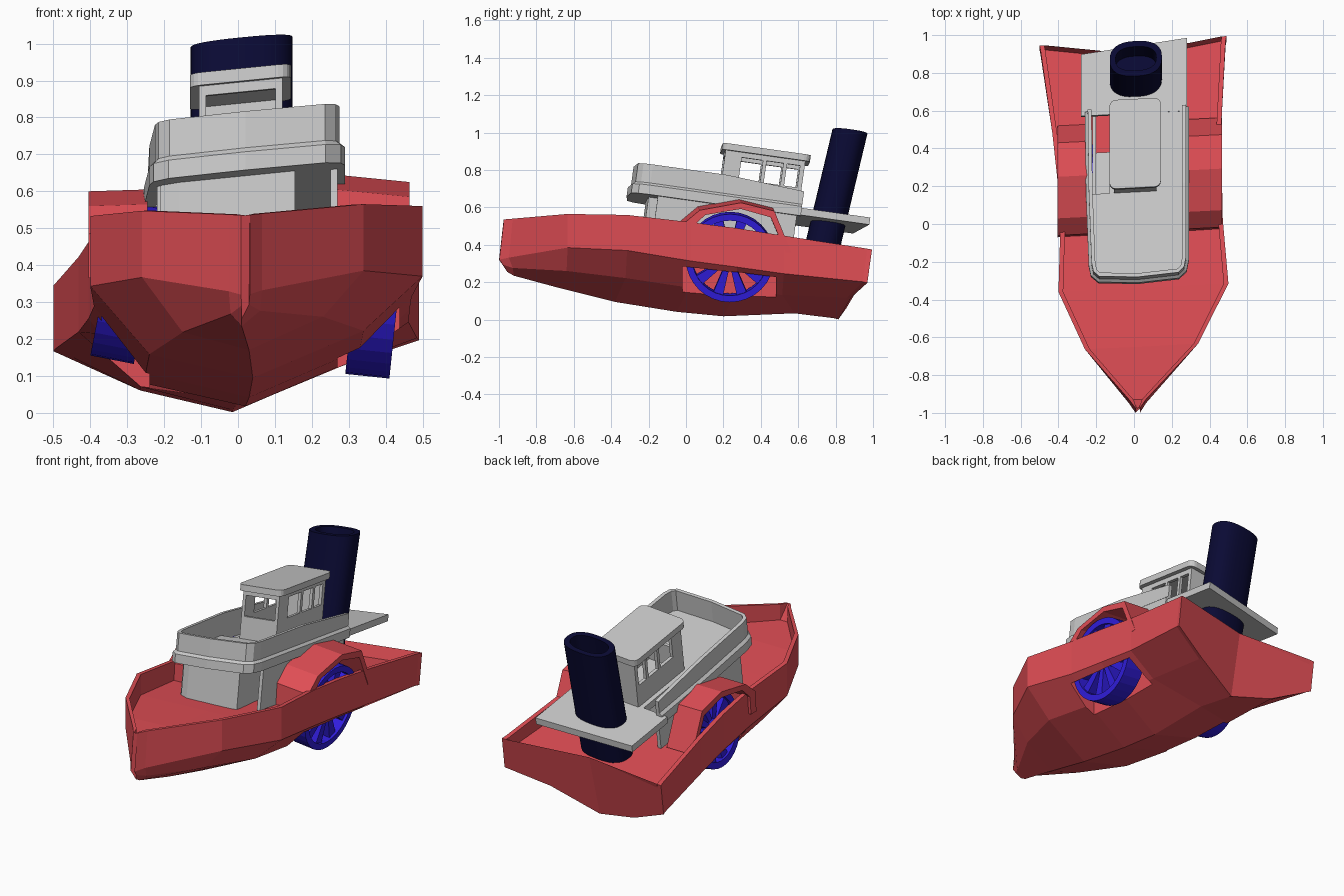
import bpy, bmesh, math
from mathutils import Matrix, Vector

if "Cube" in bpy.data.objects:
    bpy.data.objects.remove(bpy.data.objects["Cube"])

def material(name, rgb):
    m = bpy.data.materials.new(name)
    m.diffuse_color = (*rgb, 1)
    m.use_nodes = True
    m.node_tree.nodes["Principled BSDF"].inputs["Base Color"].default_value = m.diffuse_color
    return m

RED = material("red_paint", (0.74, 0.075, 0.09))
BLUE = material("blue_paint", (0.03, 0.012, 0.72))
NAVY = material("navy_paint", (0.003, 0.003, 0.035))

# the superstructure is pitched 8 degrees and sheared sideways with the boat
S, C = math.sin(math.radians(8)), math.cos(math.radians(8))
TILT = Matrix(((1, 0, 0, 0), (0.05, C, S, 0), (0.1, -S, C, 0), (0, 0, 0, 1)))

def finish(name, bm, mat=None, matrix=None):
    if matrix:
        bm.transform(matrix)
    bmesh.ops.recalc_face_normals(bm, faces=bm.faces[:])
    me = bpy.data.meshes.new(name)
    bm.to_mesh(me)
    bm.free()
    ob = bpy.data.objects.new(name, me)
    bpy.context.collection.objects.link(ob)
    if mat:
        me.materials.append(mat)
    return ob

def loft(bm, rings, closed=False):
    """Bridge rings of points; closed joins last ring to first."""
    vs = [[bm.verts.new(p) for p in r] for r in rings]
    n = len(vs[0])
    pairs = list(zip(vs, vs[1:])) + ([(vs[-1], vs[0])] if closed else [])
    for a, b in pairs:
        for i in range(n):
            j = (i + 1) % n
            bm.faces.new((a[i], a[j], b[j], b[i]))
    return vs

def prism(bm, outline, z0, z1):
    vs = loft(bm, [[(x, y, z) for x, y in outline] for z in (z0, z1)])
    bm.faces.new(vs[0])
    bm.faces.new(vs[1])

def box(bm, x0, x1, y0, y1, z0, z1):
    prism(bm, [(x0, y0), (x1, y0), (x1, y1), (x0, y1)], z0, z1)

def round_rect(x0, x1, y0, y1, r, n=4):
    pts = []
    for cx, cy, a0 in ((x1 - r, y1 - r, 0), (x0 + r, y1 - r, 90), (x0 + r, y0 + r, 180), (x1 - r, y0 + r, 270)):
        for i in range(n + 1):
            a = math.radians(a0 + 90 * i / n)
            pts.append((cx + r * math.cos(a), cy + r * math.sin(a)))
    return pts

# hull stations: centre x, half width, rim y/z, chine y/z, bilge half width/y/z, keel y/z, deck drop
STATIONS = [
    (.02, .012, -.975, .535, -1.0, .32, .010, -.98, .29, -.955, .255, 0),
    (.02, .045, -.93, .538, -.95, .33, .04, -.93, .27, -.92, .235, .09),
    (.04, .30, -.65, .555, -.65, .375, .19, -.65, .235, -.68, .17, .11),
    (.05, .45, -.34, .545, -.34, .355, .29, -.34, .185, -.38, .095, .12),
    (.04, .43, 0, .507, 0, .30, .29, 0, .135, -.05, .042, .11),
    (.03, .435, .25, .475, .25, .267, .29, .25, .11, .20, .018, .10),
    (.015, .447, .5, .435, .5, .232, .28, .5, .10, .58, .034, .09),
    (-.005, .49, .945, .365, .92, .188, .26, .85, .09, .79, .008, .07),
    (-.005, .495, .97, .36, .945, .182, .26, .87, .09, .815, .002, 0)]

def section(k):
    cx, w, ry, rz, cy, cz, bw, by, bz, ky, kz, drop = STATIONS[k]
    notch = .07 if k > 6 else 0       # stern edge is pulled in at the centre
    t = min(.025, w * .5)
    def half(s):
        pts = []
        for x, y, z, roll in ((bw, by, bz, .11), (w, cy, cz, .03), (w, ry, rz, .03),
                              (w - t, ry, rz, .03), (w - t, ry, rz - drop, .03)):
            X = cx + s * x
            pts.append((X, y + .05 * X, z + roll * X))
        return pts
    return [(cx - .01, ky, kz)] + half(1) + [(cx, ry - notch, rz - drop)] + half(-1)[::-1]

bm = bmesh.new()
v = loft(bm, [section(k) for k in range(len(STATIONS))])
bm.faces.new(v[0])
bm.faces.new(v[-1][:7])
bm.faces.new(v[-1][6:] + v[-1][:1])
hull = finish("hull", bm, RED)

# wheel wells cut into the hull sides
for side, x0, x1 in (("right", .27, .437), ("left", -.37, -.24)):
    bm = bmesh.new()
    box(bm, x0, x1, -.02, .48, -.2, .7)
    cutter = finish(side + "_well_cutter", bm)
    cutter.hide_render = True
    cutter.hide_viewport = True
    mod = hull.modifiers.new("well", 'BOOLEAN')
    mod.operation = 'DIFFERENCE'
    mod.solver = 'EXACT'
    mod.object = cutter

# paddle boxes: faceted arches over the wheels, dropping slightly outboard
OUTER = [(-.03, .41), (-.02, .53), (.07, .605), (.29, .645), (.47, .60), (.56, .38)]
INNER = [(.02, .41), (.03, .515), (.10, .58), (.29, .612), (.45, .567), (.53, .38)]
for side, ends in (("right", ((.265, 0), (.465, -.02))), ("left", ((-.405, -.045), (-.245, -.04)))):
    bm = bmesh.new()
    prof = OUTER + INNER[::-1]
    a, b = loft(bm, [[(x, y + .05 * (x - .4), z + dz) for y, z in prof] for x, dz in ends])
    n = len(prof)
    for r in (a, b):
        for i in range(len(OUTER) - 1):
            bm.faces.new((r[i], r[i + 1], r[n - 2 - i], r[n - 1 - i]))
    finish(side + "_paddle_box", bm, RED)

# paddle wheels: rim, hub and tapered spokes
def lathe_x(bm, prof, n):
    loft(bm, [[(x, r * math.cos(2 * math.pi * i / n), r * math.sin(2 * math.pi * i / n)) for x, r in prof]
              for i in range(n)], closed=True)

for side, loc, tilt, R in (("right", (.375, .235, .335), 6, .237), ("left", (-.30, .235, .355), 11, .215)):
    bm = bmesh.new()
    h = .06
    lathe_x(bm, [(-h, R), (h, R), (h, R - .035), (-h, R - .035)], 32)
    lathe_x(bm, [(-h, .055), (h, .055), (h, .012), (-h, .012)], 16)
    for k in range(10):
        sp = bmesh.new()
        prism(sp, [(-.045, .045), (.045, .045), (.045, R - .02), (-.045, R - .02)], -.013, .013)
        for q in sp.verts:
            if q.co.y > .1:
                q.co.z *= 2.2
        sp.transform(Matrix.Rotation(2 * math.pi * k / 10, 4, 'X'))
        tmp = bpy.data.meshes.new("spoke")
        sp.to_mesh(tmp)
        sp.free()
        bm.from_mesh(tmp)
        bpy.data.meshes.remove(tmp)
    M = Matrix.Translation(loc) @ Matrix.Rotation(math.radians(tilt), 4, 'Y')
    finish(side + "_paddle_wheel", bm, BLUE, M)

# lower deckhouse walls, with an open corner at the front right
bm = bmesh.new()
Z0, Z1 = .37, .61
prism(bm, [(-.21, -.27), (-.16, -.295), (.155, -.295), (.155, -.27), (-.16, -.27), (-.19, -.25)], Z0, Z1)
box(bm, .135, .155, -.27, .35, Z0, Z1)
box(bm, -.22, -.20, -.26, .50, Z0, Z1)
box(bm, .25, .27, -.25, .50, Z0, Z1)
box(bm, -.12, .155, .33, .35, Z0, Z1)
finish("deckhouse_walls", bm, None, TILT)

# upper deck with a stair opening on the left
bm = bmesh.new()
prism(bm, [(-.22, -.33), (-.18, -.375), (.23, -.375), (.265, -.33), (.265, .08), (-.235, .08)], .605, .645)
box(bm, -.13, .265, .08, .50, .605, .645)
prism(bm, [(-.28, .50), (.28, .50), (.28, .89), (-.28, .83)], .61, .648)
box(bm, -.23, -.13, .08, .31, .54, .575)
finish("upper_deck", bm, None, TILT)

# bulwark swept round the front of the upper deck
path = [(-.245, .52), (-.24, .1), (-.225, -.30), (-.215, -.35), (-.185, -.378), (.02, -.392),
        (.235, -.378), (.265, -.35), (.275, -.30), (.275, .1), (.275, .52)]
prof = [(.015, .605), (.015, .655), (0, .668), (0, .768), (-.02, .768), (-.02, .605)]
rings = []
for i, p in enumerate(path):
    a, b = Vector(path[max(i - 1, 0)]), Vector(path[min(i + 1, len(path) - 1)])
    d = (b - a).normalized()
    nrm = Vector((-d.y, d.x))
    if nrm.dot(Vector(p) - Vector((.02, .3))) < 0:
        nrm = -nrm
    drop = .03 if i in (0, len(path) - 1) else 0
    rings.append([(p[0] + nrm.x * o, p[1] + nrm.y * o, z - (drop if z > .7 else 0)) for o, z in prof])
bm = bmesh.new()
v = loft(bm, rings)
bm.faces.new(v[0])
bm.faces.new(v[-1])
finish("bulwark", bm, None, TILT)

# wheelhouse: sill walls, posts, header
bm = bmesh.new()
X0, X1, Y0, Y1, T = -.105, .12, .08, .51, .018
SILL, HEAD = .77, .888
for z0, z1 in ((.64, SILL), (HEAD, .92)):
    box(bm, X0, X1, Y0, Y0 + T, z0, z1)
    box(bm, X0, X1, Y1 - T, Y1, z0, z1)
    box(bm, X0, X0 + T, Y0 + T, Y1 - T, z0, z1)
    box(bm, X1 - T, X1, Y0 + T, Y1 - T, z0, z1)
for xa in (X0, X1 - T):
    for ya, yb in ((Y0, .17), (.285, .305), (.395, .415), (.485, Y1)):
        box(bm, xa, xa + T, ya, yb, SILL, HEAD)
box(bm, X0 + T, X1 - T, Y1 - T, Y1, SILL, HEAD)
finish("wheelhouse", bm, None, TILT)

bm = bmesh.new()
prism(bm, round_rect(-.13, .143, .06, .535, .035), .915, .95)
finish("wheelhouse_roof", bm, None, TILT)

# hollow squarish oval funnel leaning slightly aft
bm = bmesh.new()
N = 32
def squash(t):
    return math.copysign(abs(t) ** .8, t)
rings = []
for z, rx, ry in ((.42, .13, .088), (.42, .138, .094), (1.115, .138, .094), (1.115, .108, .064), (.90, .108, .064)):
    cy = .669 + (z - .5) * .095
    rings.append([(.01 + rx * squash(math.cos(2 * math.pi * i / N)),
                   cy + ry * squash(math.sin(2 * math.pi * i / N)), z) for i in range(N)])
v = loft(bm, rings)
bm.faces.new(v[0])
bm.faces.new(v[-1])
funnel = finish("funnel", bm, NAVY, TILT)
bpy.context.view_layer.objects.active = funnel
funnel.select_set(True)
bpy.ops.object.shade_smooth_by_angle(angle=math.radians(35))
